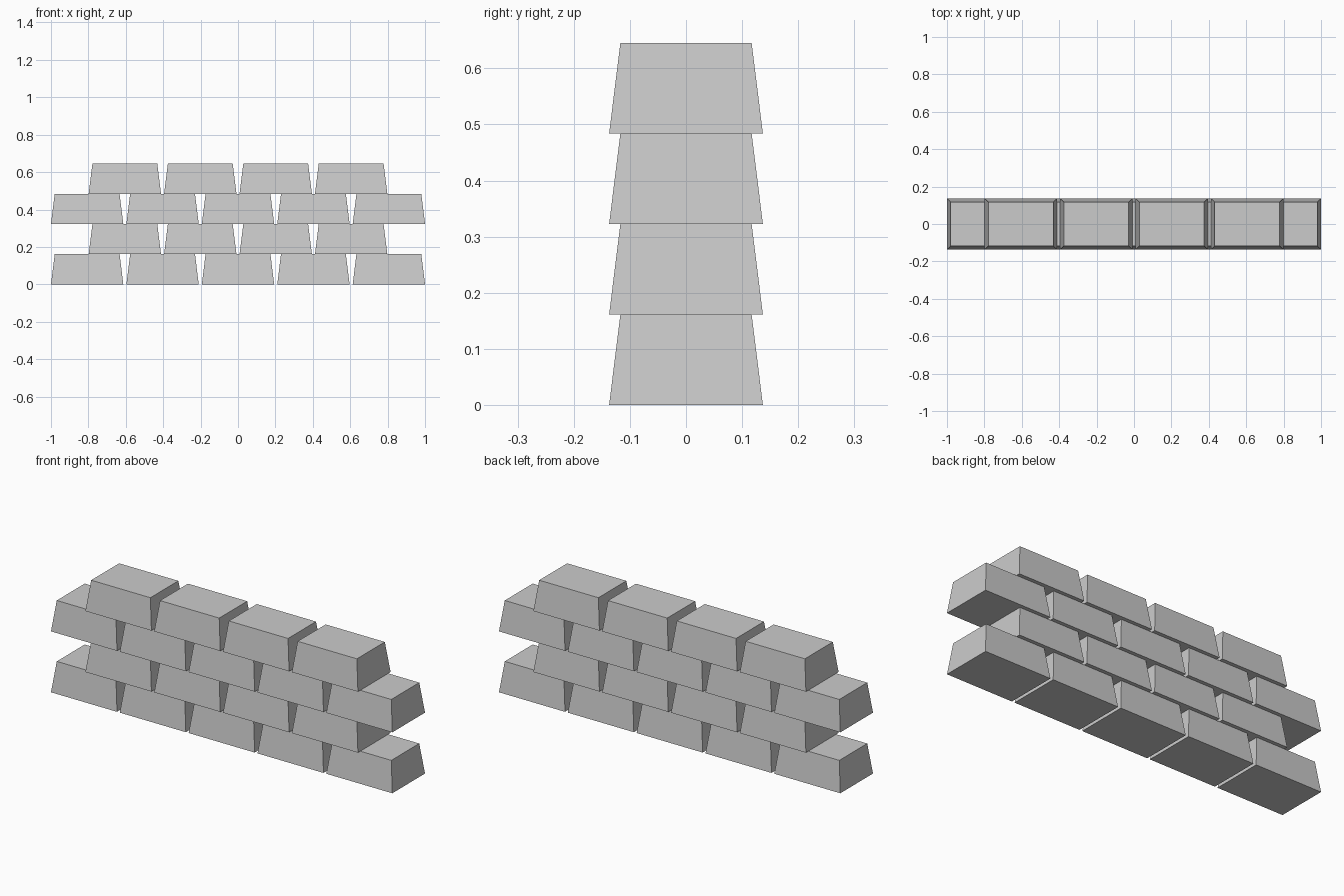
import bpy, bmesh

if "Cube" in bpy.data.objects:
    bpy.data.objects.remove(bpy.data.objects["Cube"])

PITCH, HALF_X, HALF_Y = 0.4033, 0.1934, 0.137   # brick spacing and base half sizes
INSET, HEIGHT = 0.02, 0.1613                    # taper at the top, course height

stone = bpy.data.materials.new("grey_stone")
stone.diffuse_color = (0.6, 0.6, 0.6, 1)
stone.use_nodes = True
stone.node_tree.nodes["Principled BSDF"].inputs["Base Color"].default_value = stone.diffuse_color

# One tapered brick, shared by every position in the wall
mesh = bpy.data.meshes.new("tapered_brick")
bm = bmesh.new()
bmesh.ops.create_cube(bm, size=2)
for v in bm.verts:
    top = v.co.z > 0
    inset = INSET if top else 0
    v.co.x *= HALF_X - inset
    v.co.y *= HALF_Y - inset
    v.co.z = HEIGHT if top else 0
bm.to_mesh(mesh)
bm.free()
mesh.materials.append(stone)

# Four courses in running bond: five bricks, then four, repeated
for row in range(4):
    count = 5 if row % 2 == 0 else 4
    for i in range(count):
        brick = bpy.data.objects.new(f"brick_row{row + 1}_{i + 1}", mesh)
        brick.location = ((i - (count - 1) / 2) * PITCH, 0, row * HEIGHT)
        bpy.context.collection.objects.link(brick)
